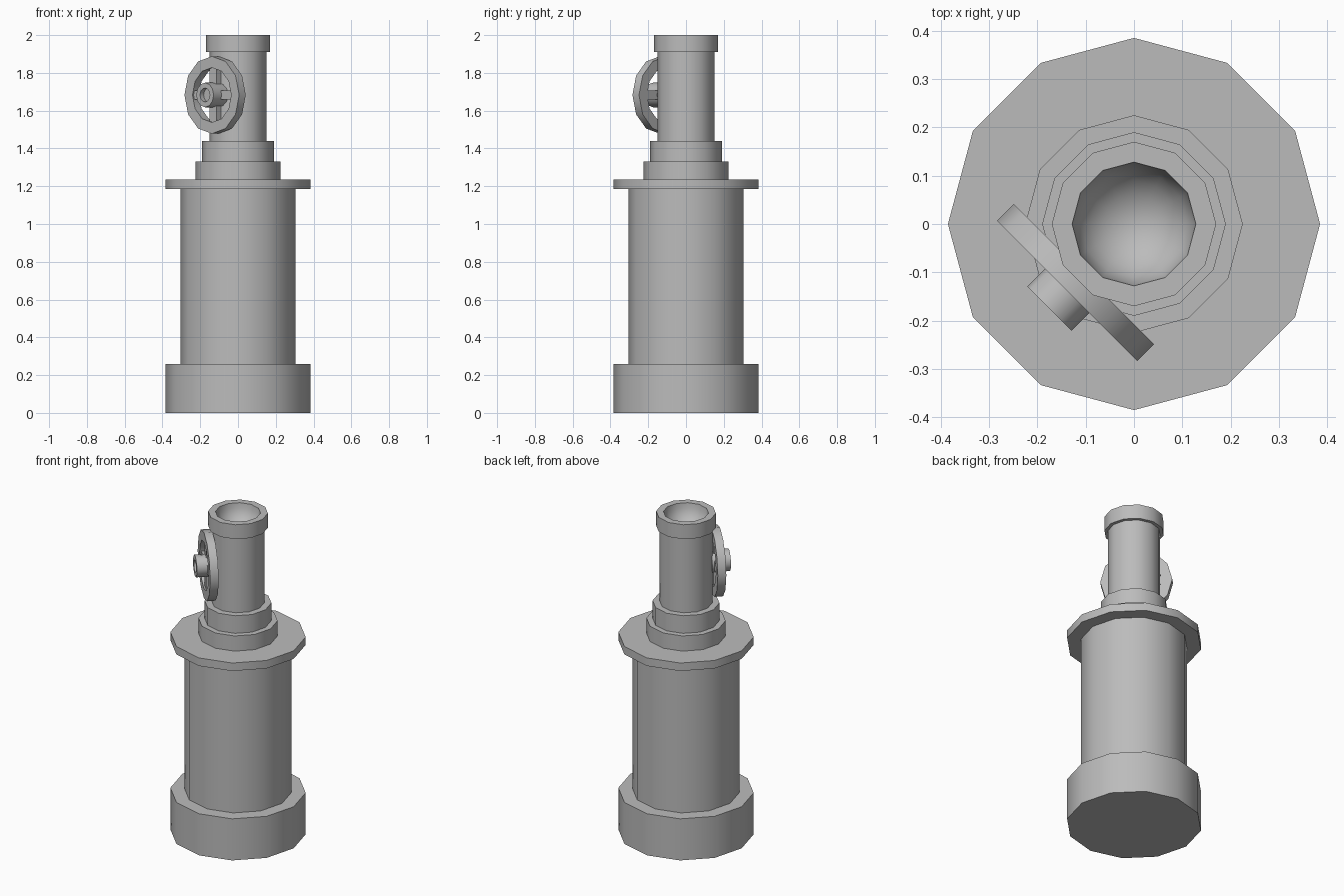
import bpy, bmesh, math
from mathutils import Matrix, Vector

if "Cube" in bpy.data.objects:
    bpy.data.objects.remove(bpy.data.objects["Cube"], do_unlink=True)

SIDES = 12
grey = bpy.data.materials.new("plain grey")
grey.use_nodes = True
grey.diffuse_color = (0.5, 0.5, 0.5, 1)
grey.node_tree.nodes["Principled BSDF"].inputs["Base Color"].default_value = (0.5, 0.5, 0.5, 1)


def finish(name, bm, matrix):
    bmesh.ops.remove_doubles(bm, verts=bm.verts, dist=1e-5)
    bmesh.ops.recalc_face_normals(bm, faces=bm.faces)
    mesh = bpy.data.meshes.new(name)
    bm.to_mesh(mesh)
    bm.free()
    mesh.materials.append(grey)
    ob = bpy.data.objects.new(name, mesh)
    bpy.context.collection.objects.link(ob)
    ob.matrix_world = matrix
    bpy.ops.object.select_all(action="DESELECT")
    ob.select_set(True)
    bpy.context.view_layer.objects.active = ob
    bpy.ops.object.shade_smooth_by_angle(angle=math.radians(40))
    return ob


def lathe(name, profile, matrix=Matrix()):
    """Turn a (radius, height) profile about its z axis."""
    bm = bmesh.new()
    verts = [bm.verts.new((r, 0, z)) for r, z in profile]
    edges = [bm.edges.new(pair) for pair in zip(verts, verts[1:])]
    bmesh.ops.spin(bm, geom=verts + edges, cent=(0, 0, 0), axis=(0, 0, 1),
                   angle=math.tau, steps=SIDES, use_duplicate=False)
    return finish(name, bm, matrix)


def drum(name, radius, low, high):
    return lathe(name, [(0, low), (radius, low), (radius, high), (0, high)])


# Stacked body
drum("base", 0.385, 0, 0.26)
drum("barrel", 0.305, 0.26, 1.185)
drum("flange", 0.385, 1.185, 1.235)
drum("lower_collar", 0.225, 1.235, 1.33)
drum("upper_collar", 0.19, 1.33, 1.44)

# Pipe with a rounded hollow mouth
BORE, TOP, NECK = 0.128, 2.0, 1.91
bowl = [(BORE * math.cos(a), TOP - BORE * math.sin(a))
        for a in (math.pi / 2 * i / 6 for i in range(7))]
lathe("pipe", [(0, 1.44), (0.15, 1.44), (0.15, NECK), (0.17, NECK), (0.17, TOP)] + bowl)

# Handwheel facing the front right corner
out = Vector((-1, -1, 0)).normalized()
side = Vector((0, 0, 1)).cross(out)
wheel = Matrix((side, (0, 0, 1), out)).transposed().to_4x4()
wheel.translation = (0, 0, 1.683)
BACK, FRONT = 0.147, 0.196
lathe("wheel_rim", [(0.145, BACK), (0.205, BACK), (0.205, FRONT), (0.145, FRONT), (0.145, BACK)], wheel)
lathe("wheel_hub", [(0, 0.14), (0.065, 0.14), (0.065, 0.2475), (0.037, 0.2475),
                    (0.037, 0.22), (0, 0.22)], wheel)

# Crossed spokes
for name, size in (("level_spoke", (0.31, 0.05, 0.035)), ("upright_spoke", (0.05, 0.31, 0.035))):
    bm = bmesh.new()
    bmesh.ops.create_cube(bm, size=1, matrix=Matrix.Translation((0, 0, 0.17)) @ Matrix.Diagonal((*size, 1)))
    finish(name, bm, wheel)
